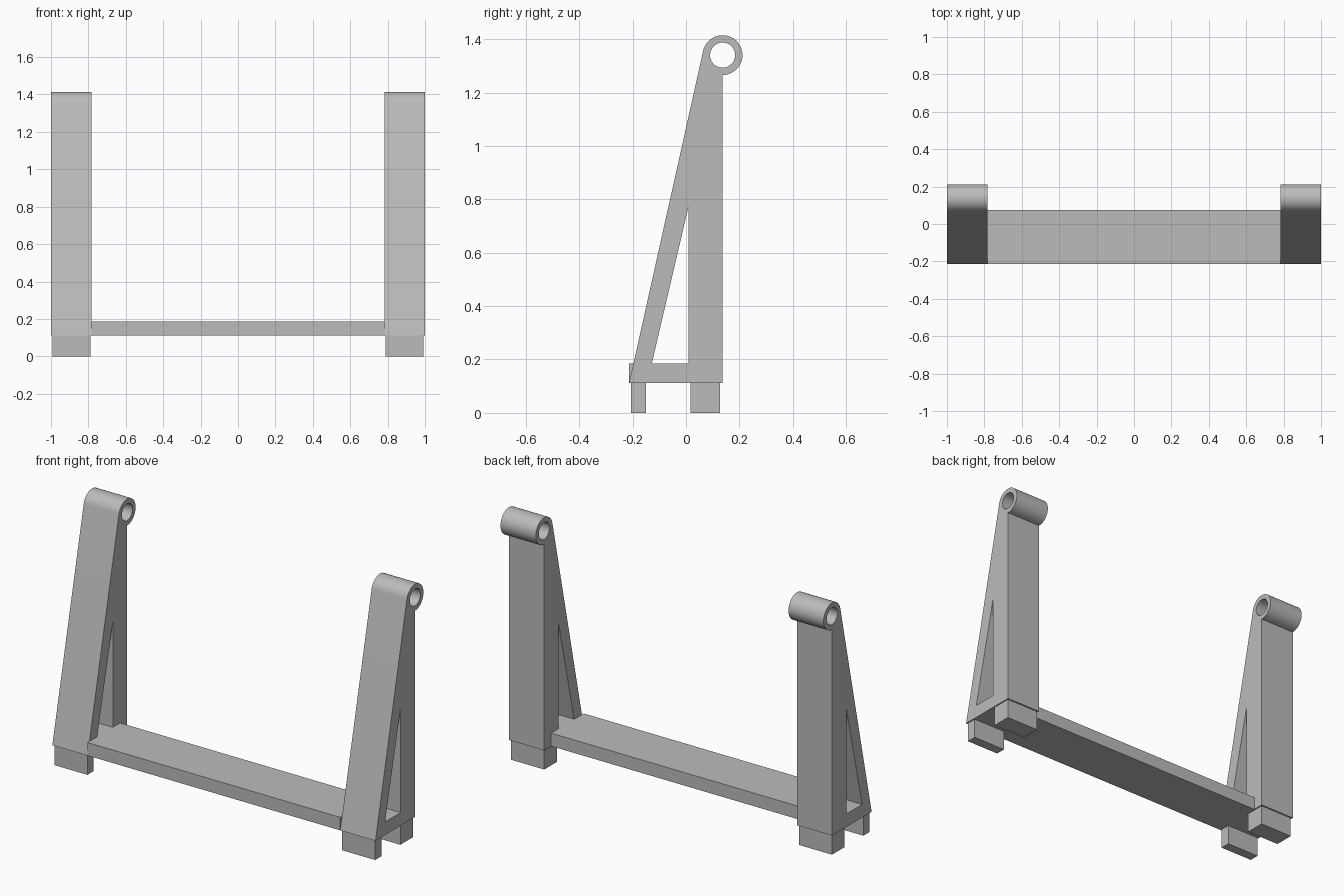
import bpy, bmesh
from math import radians, cos, sin, tau

cube = bpy.data.objects.get("Cube")
if cube:
    bpy.data.objects.remove(cube, do_unlink=True)

grey = bpy.data.materials.new("plain_grey")
grey.use_nodes = True
grey.diffuse_color = (0.5, 0.5, 0.5, 1)
grey.node_tree.nodes["Principled BSDF"].inputs["Base Color"].default_value = (0.5, 0.5, 0.5, 1)

BASE, DECK = 0.112, 0.185      # underside and top of the base plate
INNER, OUTER = 0.782, 1.0      # width range of each upright
FRONT, BACK = -0.213, 0.137
EYE_Z, EYE_R, BORE_R = 1.34, 0.0745, 0.047


def finish(name, bm):
    bmesh.ops.recalc_face_normals(bm, faces=bm.faces)
    mesh = bpy.data.meshes.new(name)
    bm.to_mesh(mesh)
    bm.free()
    mesh.materials.append(grey)
    obj = bpy.data.objects.new(name, mesh)
    bpy.context.collection.objects.link(obj)
    return obj


def box(name, x, y, z):
    bm = bmesh.new()
    bmesh.ops.create_cube(bm, size=1)
    for v in bm.verts:
        v.co = [lo + (c + 0.5) * (hi - lo) for c, (lo, hi) in zip(v.co, (x, y, z))]
    return finish(name, bm)


def arc(radius, start, end, steps):
    angles = [start + (end - start) * i / steps for i in range(steps + 1)]
    return [(BACK + radius * cos(a), EYE_Z + radius * sin(a)) for a in angles]


def plate(name, loops, x0, x1):
    """Fill a side profile with holes and extrude it across x."""
    bm = bmesh.new()
    edges = []
    for loop in loops:
        verts = [bm.verts.new((x0, y, z)) for y, z in loop]
        edges += [bm.edges.new((a, b)) for a, b in zip(verts, verts[1:] + verts[:1])]
    bmesh.ops.triangle_fill(bm, edges=edges, use_beauty=True)
    out = bmesh.ops.extrude_face_region(bm, geom=bm.faces[:])
    moved = [g for g in out["geom"] if isinstance(g, bmesh.types.BMVert)]
    bmesh.ops.translate(bm, verts=moved, vec=(x1 - x0, 0, 0))
    obj = finish(name, bm)
    bpy.ops.object.select_all(action='DESELECT')
    bpy.context.view_layer.objects.active = obj
    obj.select_set(True)
    bpy.ops.object.shade_smooth_by_angle(angle=radians(30))
    return obj


# Upright side profile: slanted front, round eye on top, straight back
outline = [(BACK, BASE), (FRONT, BASE)] + arc(EYE_R, radians(167.3), radians(-90), 48)
bore = arc(BORE_R, 0, tau, 48)[:-1]
window = [(-0.128, DECK), (0.01, DECK), (0.01, 0.776)]

for side, s in (("left", 1), ("right", -1)):
    x0, x1 = sorted((s * INNER, s * OUTER))
    plate(side + "_upright", [outline, bore, window], x0, x1)
    # Feet, slightly inset from the upright
    foot_x = sorted((s * 0.788, s * 0.993))
    box(side + "_front_foot", foot_x, (-0.206, -0.15), (0, BASE))
    box(side + "_back_foot", foot_x, (0.017, 0.128), (0, BASE))

# Flat plate joining both uprights
box("cross_plate", (-INNER, INNER), (FRONT, 0.075), (BASE, DECK))
